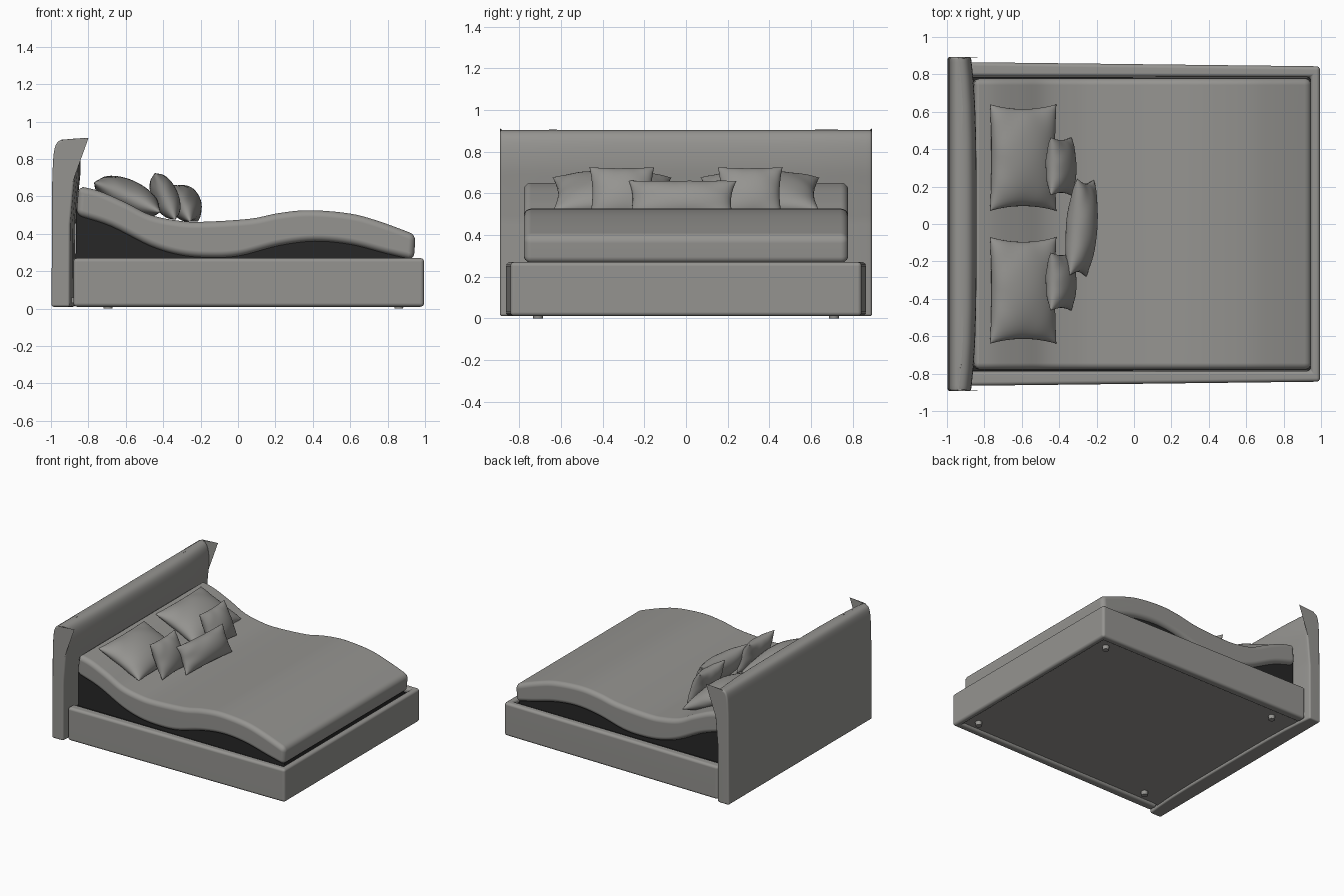
import bpy, bmesh, math
from mathutils import Matrix, Vector

if "Cube" in bpy.data.objects:
    bpy.data.objects.remove(bpy.data.objects["Cube"])


def material(name, rgb):
    m = bpy.data.materials.new(name)
    m.diffuse_color = (*rgb, 1)
    m.use_nodes = True
    m.node_tree.nodes["Principled BSDF"].inputs["Base Color"].default_value = m.diffuse_color
    return m


GREY = material("warm_grey_fabric", (0.30, 0.295, 0.28))
BLACK = material("black_mechanism", (0.02, 0.02, 0.02))


def finish(name, bm, mat, angle=40):
    bmesh.ops.recalc_face_normals(bm, faces=bm.faces[:])
    mesh = bpy.data.meshes.new(name)
    bm.to_mesh(mesh)
    bm.free()
    mesh.materials.append(mat)
    ob = bpy.data.objects.new(name, mesh)
    bpy.context.collection.objects.link(ob)
    bpy.ops.object.select_all(action='DESELECT')
    ob.select_set(True)
    bpy.context.view_layer.objects.active = ob
    bpy.ops.object.shade_smooth_by_angle(angle=math.radians(angle))
    return ob


def curve(points, steps=5):
    """Catmull-Rom samples through the points."""
    p = [Vector(q) for q in points]
    p = [2 * p[0] - p[1]] + p + [2 * p[-1] - p[-2]]
    out = []
    for i in range(1, len(p) - 2):
        a, b, c, d = p[i - 1:i + 3]
        for s in range(steps):
            t = s / steps
            out.append(0.5 * (2 * b + (c - a) * t + (2 * a - 5 * b + 4 * c - d) * t * t
                              + (3 * b - a - 3 * c + d) * t ** 3))
    return out + [p[-2]]


def prism(name, outline, axis, levels, mat, bevel=0.0, segments=4, warp=None):
    """Closed outline swept through levels along y (outline xz) or z (outline xy)."""
    bm = bmesh.new()
    rings = []
    for l in levels:
        rings.append([bm.verts.new((q[0], l, q[1]) if axis == 'y' else (q[0], q[1], l))
                      for q in outline])
    n = len(outline)
    for r, s in zip(rings, rings[1:]):
        for i in range(n):
            bm.faces.new((r[i], r[(i + 1) % n], s[(i + 1) % n], s[i]))
    bm.faces.new(rings[0])
    bm.faces.new(rings[-1])
    if warp:
        for v in bm.verts:
            warp(v.co)
    bmesh.ops.recalc_face_normals(bm, faces=bm.faces[:])
    if bevel:
        edges = [e for e in bm.edges if e.calc_face_angle(0) > math.radians(45)]
        bmesh.ops.bevel(bm, geom=edges, offset=bevel, segments=segments, profile=0.5,
                        affect='EDGES', clamp_overlap=False)
    ob = finish(name, bm, mat)
    ob.modifiers.new("weighted_normals", 'WEIGHTED_NORMAL').keep_sharp = True
    return ob


# headboard: padded slab with a round top and a gently swollen front
def swell(co):
    if co.x > -0.93:
        co.x -= 0.03 * (abs(co.y) / 0.893) ** 4


head_outline = [(-0.87, 0.01)] + curve(
    [(-0.868, 0.45), (-0.853, 0.62), (-0.842, 0.74), (-0.85, 0.84), (-0.875, 0.89),
     (-0.92, 0.904), (-0.965, 0.89), (-0.985, 0.83), (-0.993, 0.70)], 4) + [(-0.997, 0.01)]
prism("headboard", head_outline, 'y', [0.893 * math.sin(math.pi * k / 24) for k in range(-12, 13, 2)],
      GREY, 0.012, 3, swell)

# bed frame: U of side rails and foot rail, slightly tapering to the foot
half = [(-0.88, 0.865), (0.995, 0.843), (0.945, 0.785), (-0.88, 0.79)]
prism("bed_frame",
      [half[0], half[1], (half[1][0], -half[1][1]), (half[0][0], -half[0][1]),
       (half[3][0], -half[3][1]), (half[2][0], -half[2][1]), half[2], half[3]],
      'z', [0.01, 0.27], GREY, 0.02, 4)

# recessed bottom panel
prism("bottom_panel", [(-0.89, -0.80), (0.96, -0.80), (0.96, 0.80), (-0.89, 0.80)],
      'z', [0.03, 0.06], GREY)

# four small feet
for x in (-0.695, 0.86):
    for y in (-0.71, 0.71):
        bm = bmesh.new()
        bmesh.ops.create_cone(bm, cap_ends=True, segments=20, radius1=0.023, radius2=0.026,
                              depth=0.04, matrix=Matrix.Translation((x, y, 0.02)))
        finish("foot", bm, GREY)

# mattress: wavy profile raised at the head and under the knees
top = curve([(-0.852, 0.655), (-0.74, 0.628), (-0.60, 0.567), (-0.47, 0.502), (-0.33, 0.472),
             (-0.2, 0.464), (0.06, 0.48), (0.22, 0.511), (0.385, 0.526), (0.6, 0.508),
             (0.76, 0.465), (0.95, 0.395)])
under = curve([(-0.865, 0.50), (-0.68, 0.44), (-0.47, 0.335), (-0.31, 0.287), (-0.15, 0.273),
               (0.01, 0.283), (0.22, 0.337), (0.41, 0.36), (0.6, 0.343), (0.79, 0.295),
               (0.94, 0.26)])
prism("mattress", top + under[::-1], 'y', [-0.778, 0.778], GREY, 0.035, 5)

# dark lifting base that fills the space below the mattress
core = [(p[0], p[1] + 0.03) for p in under if p[0] < 0.915]
prism("lifting_base", core + [(0.93, 0.25), (0.93, 0.055), (-0.87, 0.055)], 'y', [-0.745, 0.745], BLACK)
prism("frame_lining", [(-0.88, -0.787), (0.944, -0.782), (0.944, 0.782), (-0.88, 0.787)],
      'z', [0.06, 0.24], BLACK)


# pillows: two bulging sheets with pinched sides and pointed corners
def pillow(name, low, high, y, width, thick, turn=0.0, n=24):
    low, high = Vector((low[0], 0, low[1])), Vector((high[0], 0, high[1]))
    up = (high - low).normalized()
    side = Vector((0, 1, 0))
    out = side.cross(up)
    h = (high - low).length / 2
    mid = (low + high) / 2
    basis = Matrix((side, up, out)).transposed().to_4x4()
    world = Matrix.Translation((mid.x, y, mid.z)) @ Matrix.Rotation(turn, 4, 'Z') @ basis
    bm = bmesh.new()
    for s in (1, -1):
        grid = []
        for i in range(n + 1):
            row = []
            for j in range(n + 1):
                u = math.sin(math.pi * (i / n - 0.5))
                v = math.sin(math.pi * (j / n - 0.5))
                fu, fv = max(0, 1 - u * u), max(0, 1 - v * v)
                a = u * width / 2 * (1 - 0.09 * fv)
                b = v * h * (1 - 0.07 * fu)
                c = s * thick * (fu * fv) ** 0.48
                # soft creases running in from the corners
                c *= 1 + 0.05 * math.sin(9 * u * v + 2 * u) * (1 - fu * fv)
                row.append(bm.verts.new(world @ Vector((a, b, c))))
            grid.append(row)
        for i in range(n):
            for j in range(n):
                bm.faces.new((grid[i][j], grid[i + 1][j], grid[i + 1][j + 1], grid[i][j + 1]))
    bmesh.ops.remove_doubles(bm, verts=bm.verts[:], dist=0.0004)
    finish(name, bm, GREY, 80)


for label, sgn in (("left", -1), ("right", 1)):
    pillow(label + "_large_pillow", (-0.415, 0.515), (-0.77, 0.675), sgn * 0.355, 0.57, 0.095)
    pillow(label + "_small_pillow", (-0.335, 0.475), (-0.445, 0.725), sgn * 0.308, 0.31, 0.07)
pillow("lumbar_pillow", (-0.235, 0.465), (-0.325, 0.66), -0.02, 0.52, 0.08, -0.08)
